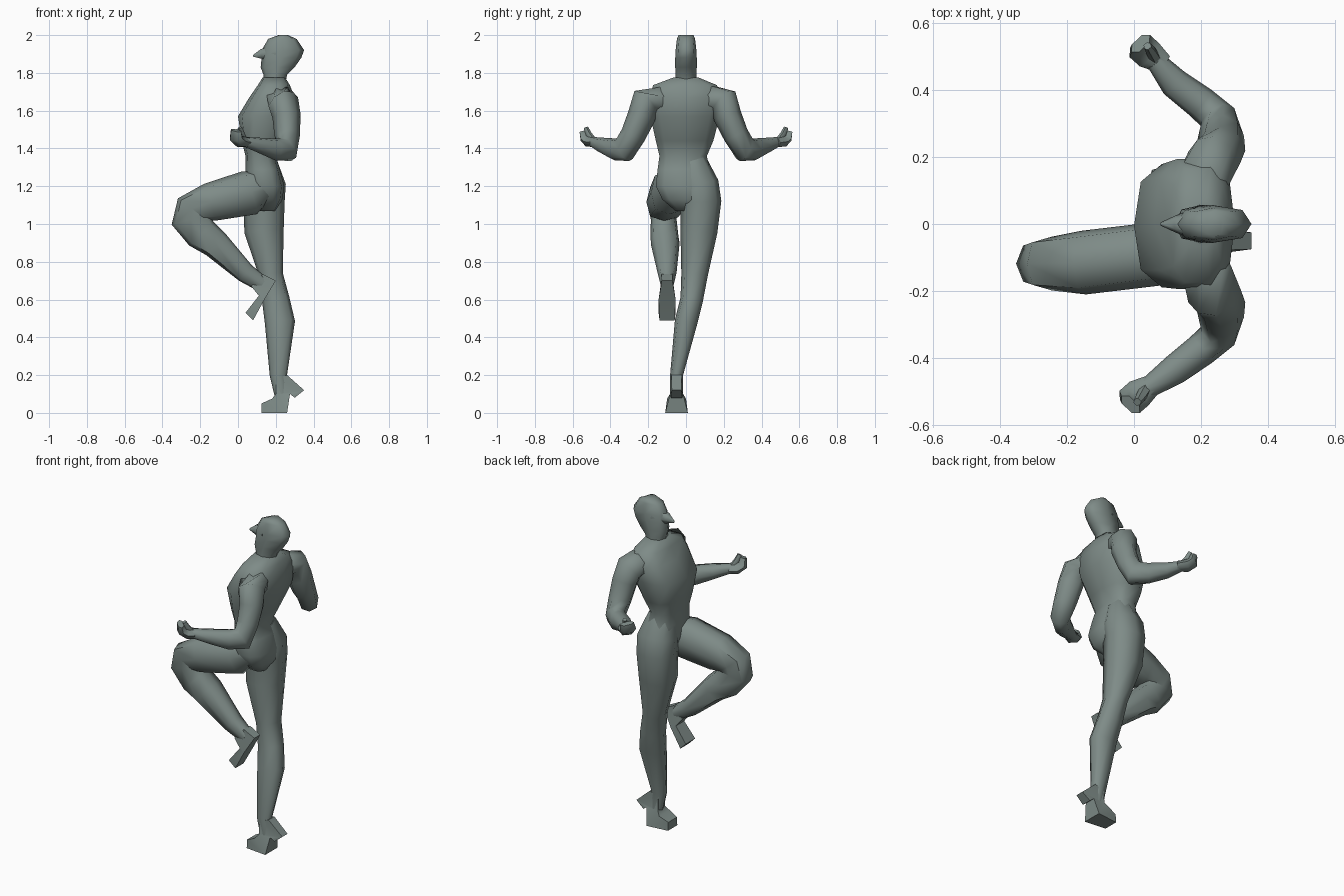
import bpy, bmesh, math
from mathutils import Vector
from mathutils.geometry import tessellate_polygon

grey = bpy.data.materials.new("grey green")
grey.diffuse_color = (0.21, 0.26, 0.245, 1)


def finish(name, bm):
    bmesh.ops.recalc_face_normals(bm, faces=bm.faces)
    me = bpy.data.meshes.new(name)
    bm.to_mesh(me)
    bm.free()
    me.materials.append(grey)
    ob = bpy.data.objects.new(name, me)
    bpy.context.collection.objects.link(ob)
    bpy.ops.object.select_all(action='DESELECT')
    ob.select_set(True)
    bpy.context.view_layer.objects.active = ob
    bpy.ops.object.shade_smooth_by_angle(angle=math.radians(60))
    return ob


def skin(name, rings, cap=None):
    """Join equal rings of points into a closed tube; cap lists end triangles."""
    bm = bmesh.new()
    loops = [[bm.verts.new(p) for p in ring] for ring in rings]
    n = len(loops[0])
    for a, b in zip(loops, loops[1:]):
        for i in range(n):
            j = (i + 1) % n
            bm.faces.new((a[i], a[j], b[j], b[i]))
    for end in (loops[0], loops[-1]):
        for f in cap or [range(n)]:
            bm.faces.new([end[i] for i in f])
    return finish(name, bm)


def unit_ring(n, e):
    out = []
    for i in range(n):
        t = 2 * math.pi * i / n
        c, s = math.cos(t), math.sin(t)
        out.append((math.copysign(abs(c) ** e, c), math.copysign(abs(s) ** e, s)))
    return out


def limb(name, path, side, n=8, e=0.85):
    """Tube along a path of (x, y, z, half width along side, half depth)."""
    pts = [Vector(p[:3]) for p in path]
    rings = []
    for i, p in enumerate(path):
        d_in = (pts[i] - pts[max(i - 1, 0)]).normalized()
        d_out = (pts[min(i + 1, len(pts) - 1)] - pts[i]).normalized()
        t = (d_in + d_out).normalized()
        u = Vector(side)
        u = (u - t * u.dot(t)).normalized()
        v = t.cross(u)
        rings.append([pts[i] + u * c * p[3] + v * s * p[4] for c, s in unit_ring(n, e)])
    return skin(name, rings)


def stack(name, levels, n=8, e=0.8):
    """Horizontal rings from (z, x0, x1, y0, y1)."""
    rings = []
    for z, x0, x1, y0, y1 in levels:
        rings.append([Vector(((x0 + x1) / 2 + c * (x1 - x0) / 2,
                              (y0 + y1) / 2 + s * (y1 - y0) / 2, z))
                      for c, s in unit_ring(n, e)])
    return skin(name, rings)


def slab(name, profile, y):
    """Side profile of (x, z, half width) given thickness about y."""
    tris = tessellate_polygon([[Vector((x, z, 0)) for x, z, w in profile]])
    return skin(name, [[Vector((x, y + k * w, z)) for x, z, w in profile]
                       for k in (-1, 1)], tris)


# Torso from crotch to neck
stack("torso", [
    (1.07, 0.09, 0.20, -0.06, 0.10),
    (1.13, 0.06, 0.235, -0.13, 0.14),
    (1.20, 0.04, 0.245, -0.165, 0.145),
    (1.29, 0.04, 0.222, -0.155, 0.13),
    (1.36, 0.04, 0.20, -0.145, 0.115),
    (1.44, 0.02, 0.235, -0.165, 0.15),
    (1.57, 0.00, 0.295, -0.195, 0.185),
    (1.67, 0.06, 0.30, -0.20, 0.20),
    (1.735, 0.105, 0.275, -0.18, 0.17),
    (1.775, 0.13, 0.25, -0.07, 0.07)], n=10, e=0.7)

# Neck and head
stack("head", [
    (1.74, 0.14, 0.25, -0.058, 0.058),
    (1.79, 0.135, 0.26, -0.056, 0.056),
    (1.83, 0.12, 0.30, -0.057, 0.057),
    (1.88, 0.125, 0.335, -0.057, 0.057),
    (1.92, 0.125, 0.35, -0.055, 0.055),
    (1.98, 0.16, 0.31, -0.048, 0.048),
    (2.00, 0.215, 0.265, -0.04, 0.04)])
limb("nose", [(0.20, 0, 1.905, 0.056, 0.045), (0.125, 0, 1.90, 0.026, 0.03),
              (0.08, 0, 1.89, 0.005, 0.005)], (0, 1, 0), n=6)

# Arms and hands, left a little wider than right
for s, label, w, dx in ((1, "right", 0.0, 0.015), (-1, "left", 0.015, -0.015)):
    side = (0.7, 0.7 * s, 0)
    limb(label + "_arm", [
        (0.19, s * 0.07, 1.66, 0.06, 0.06),
        (0.215, s * 0.15, 1.66, 0.08, 0.07),
        (0.24, s * (0.20 + w), 1.645, 0.08, 0.075),
        (0.257, s * (0.22 + w), 1.57, 0.072, 0.068),
        (0.26, s * (0.265 + w), 1.47, 0.064, 0.062),
        (0.255, s * (0.312 + w), 1.395, 0.055, 0.072),
        (0.20, s * (0.36 + w), 1.395, 0.05, 0.058),
        (0.12, s * (0.42 + w), 1.415, 0.045, 0.042),
        (0.05 + dx, s * (0.485 + w / 2), 1.435, 0.03, 0.026)], side, e=0.8)
    limb(label + "_hand", [
        (0.075 + dx, s * 0.475, 1.43, 0.03, 0.026),
        (0.03 + dx, s * 0.505, 1.435, 0.045, 0.03),
        (0.005 + dx, s * 0.527, 1.455, 0.045, 0.027),
        (0.005 + dx, s * 0.538, 1.495, 0.038, 0.018)], side, n=6)
    limb(label + "_thumb", [
        (0.05 + dx, s * 0.49, 1.44, 0.018, 0.018),
        (0.035 + dx, s * 0.515, 1.475, 0.016, 0.016),
        (0.025 + dx, s * 0.53, 1.51, 0.012, 0.012)], side, n=6)

# Raised left leg and its hanging foot
limb("raised_leg", [
    (0.17, -0.07, 1.22, 0.06, 0.06),
    (0.06, -0.09, 1.165, 0.095, 0.12),
    (-0.15, -0.115, 1.115, 0.095, 0.102),
    (-0.245, -0.118, 1.08, 0.08, 0.092),
    (-0.25, -0.118, 1.025, 0.068, 0.105),
    (-0.195, -0.115, 0.95, 0.073, 0.09),
    (-0.12, -0.11, 0.895, 0.076, 0.077),
    (0.04, -0.10, 0.74, 0.05, 0.053),
    (0.13, -0.10, 0.68, 0.035, 0.042)], (0, 1, 0), e=0.68)
slab("raised_foot", [(0.11, 0.62, 0.04), (0.04, 0.53, 0.045), (0.08, 0.49, 0.04),
                     (0.14, 0.60, 0.045), (0.20, 0.70, 0.028), (0.13, 0.735, 0.03),
                     (0.07, 0.67, 0.035)], -0.10)

# Standing right leg and its foot with lifted heel
limb("standing_leg", [
    (0.133, 0.03, 1.33, 0.08, 0.075),
    (0.14, 0.068, 1.21, 0.105, 0.113),
    (0.137, 0.08, 1.12, 0.107, 0.11),
    (0.138, 0.068, 0.96, 0.098, 0.104),
    (0.175, 0.045, 0.73, 0.07, 0.063),
    (0.20, 0.03, 0.60, 0.06, 0.073),
    (0.222, 0.0, 0.48, 0.06, 0.08),
    (0.214, -0.05, 0.20, 0.034, 0.046),
    (0.235, -0.05, 0.08, 0.035, 0.038)], (0, 1, 0), e=0.8)
slab("standing_foot", [(0.125, 0.0, 0.045), (0.26, 0.0, 0.06), (0.275, 0.10, 0.035),
                       (0.30, 0.08, 0.03), (0.35, 0.12, 0.025), (0.26, 0.20, 0.028),
                       (0.20, 0.18, 0.03), (0.20, 0.10, 0.035), (0.18, 0.075, 0.05),
                       (0.125, 0.05, 0.042)], -0.05)
